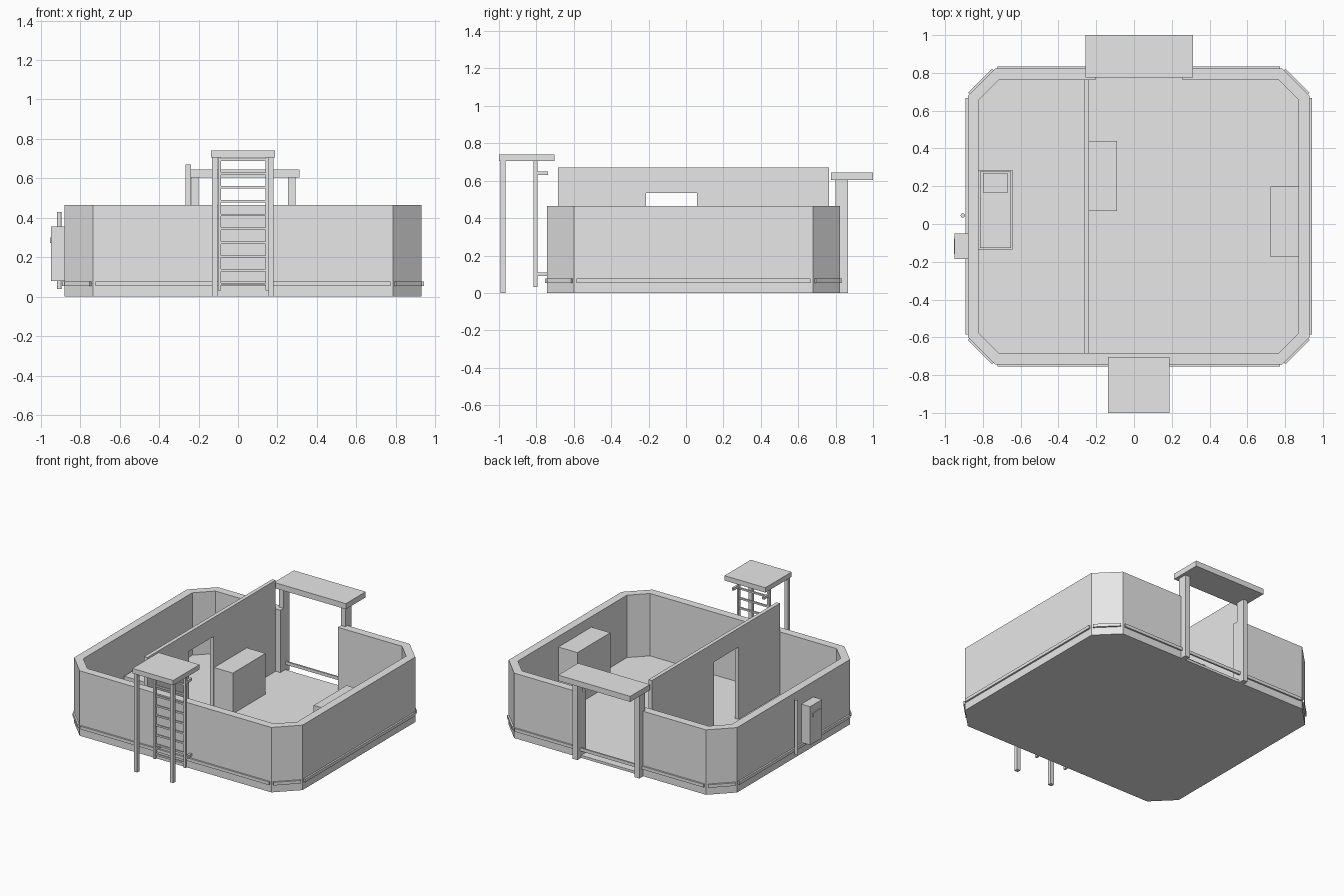
import bpy, bmesh, math
from mathutils import Matrix

if "Cube" in bpy.data.objects:
    bpy.data.objects.remove(bpy.data.objects["Cube"])

grey = bpy.data.materials.new("plain_grey")
grey.diffuse_color = (0.8, 0.8, 0.8, 1)
grey.use_nodes = True
grey.node_tree.nodes["Principled BSDF"].inputs["Base Color"].default_value = grey.diffuse_color


def finish(name, bm):
    bmesh.ops.recalc_face_normals(bm, faces=bm.faces)
    mesh = bpy.data.meshes.new(name)
    bm.to_mesh(mesh)
    bm.free()
    mesh.materials.append(grey)
    ob = bpy.data.objects.new(name, mesh)
    bpy.context.collection.objects.link(ob)
    return ob


def box(name, x0, x1, y0, y1, z0, z1):
    bm = bmesh.new()
    bmesh.ops.create_cube(bm, size=1)
    for v in bm.verts:
        v.co = ((x0 + x1) / 2 + v.co.x * (x1 - x0),
                (y0 + y1) / 2 + v.co.y * (y1 - y0),
                (z0 + z1) / 2 + v.co.z * (z1 - z0))
    return finish(name, bm)


def prism(name, points, z0, z1):
    bm = bmesh.new()
    face = bm.faces.new([bm.verts.new((x, y, z0)) for x, y in points])
    ext = bmesh.ops.extrude_face_region(bm, geom=[face])["geom"]
    verts = [g for g in ext if isinstance(g, bmesh.types.BMVert)]
    bmesh.ops.translate(bm, verts=verts, vec=(0, 0, z1 - z0))
    return finish(name, bm)


def octagon(x0, x1, y0, y1, c):
    # clockwise from the right end of the back edge
    return [(x1 - c, y1), (x1, y1 - c), (x1, y0 + c), (x1 - c, y0),
            (x0 + c, y0), (x0, y0 + c), (x0, y1 - c), (x0 + c, y1)]


def cylinder(name, x, y, r, z0, z1):
    bm = bmesh.new()
    bmesh.ops.create_cone(bm, cap_ends=True, segments=12, radius1=r, radius2=r,
                          depth=z1 - z0,
                          matrix=Matrix.Translation((x, y, (z0 + z1) / 2)))
    ob = finish(name, bm)
    for p in ob.data.polygons:
        p.use_smooth = abs(p.normal.z) < 0.5


# Floor slab and outer walls with a gap at the back
X0, X1, Y0, Y1, T = -0.88, 0.93, -0.743, 0.823, 0.058
FLOOR, TOP = 0.018, 0.465
DOOR_L, DOOR_R = -0.20, 0.255
outer = octagon(X0, X1, Y0, Y1, 0.145)
inner = octagon(X0 + T, X1 - T, Y0 + T, Y1 - T, 0.108)
prism("floor", outer, 0, FLOOR)
prism("outer_walls",
      [(DOOR_R, Y1)] + outer + [(DOOR_L, Y1), (DOOR_L, Y1 - T)]
      + inner[::-1] + [(DOOR_R, Y1 - T)], FLOOR, TOP)

# Partition with a doorway, drawn as a side profile
PX0, PX1 = -0.265, -0.238
bm = bmesh.new()
profile = [(Y0 + T, FLOOR), (-0.215, FLOOR), (-0.215, 0.535), (0.06, 0.535),
           (0.06, FLOOR), (Y1 - T, FLOOR), (Y1 - T, 0.67), (Y0 + T, 0.67)]
face = bm.faces.new([bm.verts.new((PX0, y, z)) for y, z in profile])
ext = bmesh.ops.extrude_face_region(bm, geom=[face])["geom"]
bmesh.ops.translate(bm, vec=(PX1 - PX0, 0, 0),
                    verts=[g for g in ext if isinstance(g, bmesh.types.BMVert)])
finish("partition", bm)

# Trim strips along each wall and corner
for i in range(8):
    (ax, ay), (bx, by) = outer[i], outer[(i + 1) % 8]
    length = math.hypot(bx - ax, by - ay)
    dx, dy = (bx - ax) / length, (by - ay) / length
    nx, ny = -dy, dx                      # outward side
    gap = 0.012
    a = (ax + dx * gap, ay + dy * gap)
    b = (bx - dx * gap, by - dy * gap)
    t = 0.012
    prism("trim_strip", [a, b, (b[0] + nx * t, b[1] + ny * t),
                         (a[0] + nx * t, a[1] + ny * t)], 0.054, 0.076)

# Back entrance canopy on two posts
box("back_canopy", -0.258, 0.312, 0.776, 1.0, 0.605, 0.645)
for x in (-0.237, 0.254):
    box("back_post", x, x + 0.037, 0.80, 0.866, 0, 0.605)

# Front platform on two posts
box("front_platform", -0.137, 0.187, -1.0, -0.703, 0.705, 0.74)
for x in (-0.131, 0.154):
    box("front_post", x, x + 0.027, -0.992, -0.965, 0, 0.705)

# Ladder with wall brackets
for x in (-0.102, 0.139):
    box("ladder_rail", x, x + 0.015, -0.815, -0.795, 0.032, 0.705)
    for z in (0.10, 0.64):
        box("ladder_bracket", x, x + 0.015, -0.80, -0.738, z - 0.009, z + 0.009)
for i in range(10):
    z = 0.064 + i * 0.07
    box("ladder_rung", -0.09, 0.142, -0.811, -0.799, z - 0.006, z + 0.006)

# Meter box and pipe on the left wall
box("meter_box", -0.949, -0.88, -0.185, -0.05, 0.08, 0.355)
box("meter_box_handle", -0.954, -0.949, -0.16, -0.078, 0.272, 0.30)
cylinder("wall_pipe", -0.906, 0.045, 0.012, 0.04, 0.43)

# Furniture
box("cabinet", PX1, -0.09, 0.07, 0.44, FLOOR, 0.31)
box("counter", 0.722, 0.872, -0.175, 0.198, FLOOR, 0.39)
box("bed_frame", -0.822, -0.643, -0.135, 0.287, FLOOR, 0.13)
box("mattress", -0.814, -0.651, -0.127, 0.279, 0.13, 0.17)
box("pillow", -0.80, -0.667, 0.167, 0.267, 0.17, 0.195)
